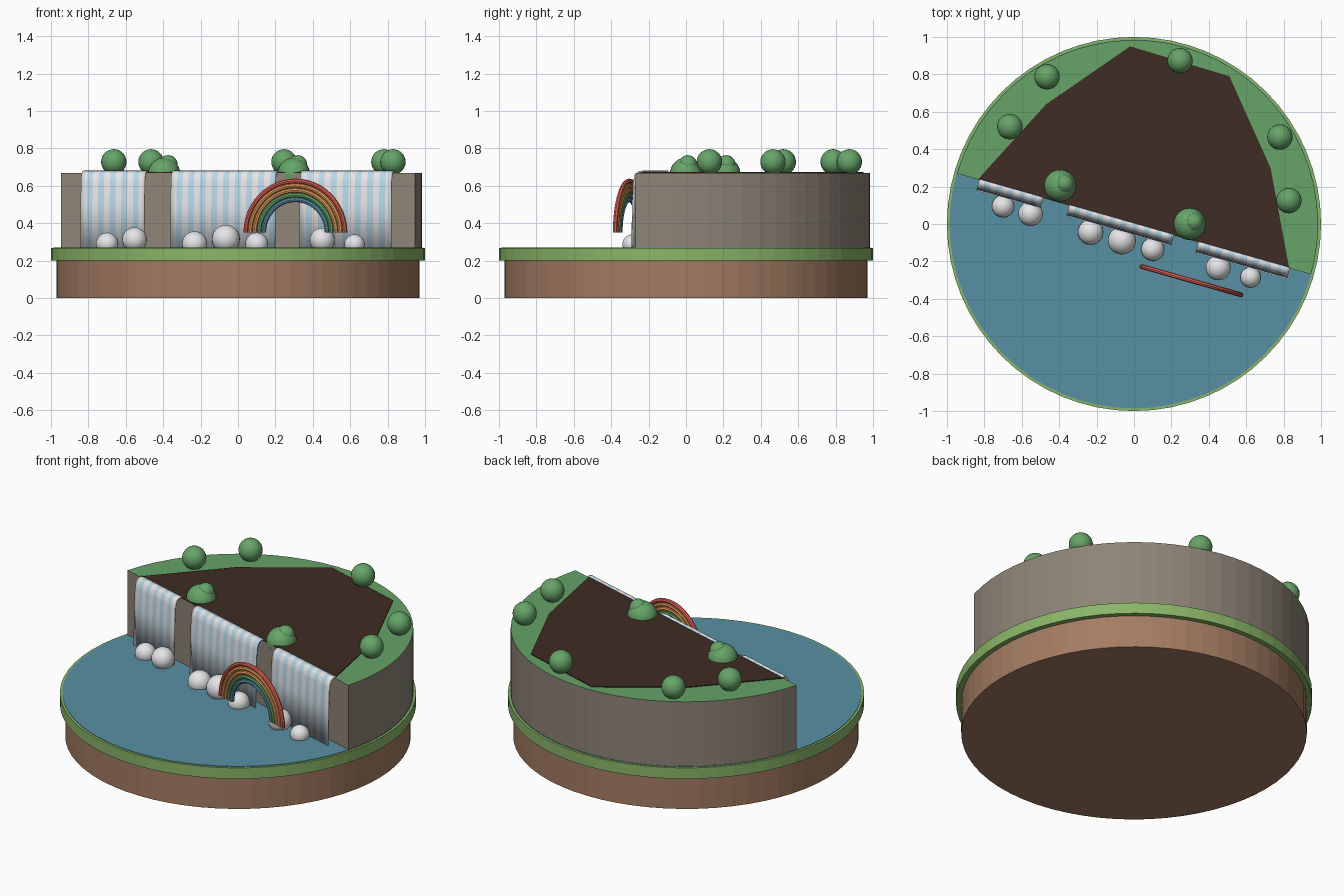
import bpy, bmesh
from math import sin, cos, pi, radians
from mathutils import Vector

cube = bpy.data.objects.get("Cube")
if cube:
    bpy.data.objects.remove(cube, do_unlink=True)

TURN = radians(-15.9)   # the cliff face runs across the disc at this angle
SEG = 64


def linear(c):
    c /= 255
    return c / 12.92 if c <= 0.04045 else ((c + 0.055) / 1.055) ** 2.4


def material(name, *rgb):
    m = bpy.data.materials.new(name)
    m.use_nodes = True
    col = [linear(c) for c in rgb] + [1]
    m.diffuse_color = col
    m.node_tree.nodes["Principled BSDF"].inputs["Base Color"].default_value = col
    return m


earth = material("earth brown", 164, 124, 98)
soil = material("dark soil", 62, 44, 36)
grass = material("grass green", 138, 182, 104)
leaf = material("leaf green", 102, 164, 104)
stone = material("cliff stone", 142, 132, 119)
water = material("pool blue", 88, 144, 164)
foam = material("foam white", 232, 232, 234)
fall = material("falling water blue", 192, 223, 240)
red = material("rainbow red", 224, 96, 84)
orange = material("rainbow orange", 226, 154, 90)


def make(name, bm, *mats):
    bmesh.ops.recalc_face_normals(bm, faces=bm.faces)
    me = bpy.data.meshes.new(name)
    bm.to_mesh(me)
    bm.free()
    for m in mats:
        me.materials.append(m)
    ob = bpy.data.objects.new(name, me)
    bpy.context.collection.objects.link(ob)
    return ob


def smooth(ob, angle=40):
    bpy.ops.object.select_all(action='DESELECT')
    ob.select_set(True)
    bpy.context.view_layer.objects.active = ob
    bpy.ops.object.shade_smooth_by_angle(angle=radians(angle))


def prism(name, outline, z0, z1, *mats):
    """Extrude an outline upward; a second material goes on the top face."""
    bm = bmesh.new()
    base = bm.faces.new([bm.verts.new((x, y, z0)) for x, y in outline])
    new = bmesh.ops.extrude_face_region(bm, geom=[base])["geom"]
    bmesh.ops.translate(bm, vec=(0, 0, z1 - z0),
                        verts=[v for v in new if isinstance(v, bmesh.types.BMVert)])
    bm.normal_update()
    if len(mats) > 1:
        for f in bm.faces:
            if all(v.co.z > z1 - 0.001 for v in f.verts):
                f.material_index = 1
    return make(name, bm, *mats)


def arc(r, a0, a1, n):
    return [(r * cos(a0 + (a1 - a0) * i / n), r * sin(a0 + (a1 - a0) * i / n))
            for i in range(n + 1)]


def ball(name, x, y, z, r, mat, flat=1.0):
    bm = bmesh.new()
    bmesh.ops.create_uvsphere(bm, u_segments=24, v_segments=14, radius=r)
    bmesh.ops.scale(bm, vec=(1, 1, flat), verts=bm.verts)
    ob = make(name, bm, mat)
    ob.location = (x, y, z)
    smooth(ob, 60)
    return ob


# Round island base with a grass rim and a pool
prism("earth_base", arc(0.97, 0, 2 * pi, SEG)[:-1], 0, 0.2, earth)
prism("grass_rim", arc(1.0, 0, 2 * pi, SEG)[:-1], 0.2, 0.268, grass)
prism("pool", arc(0.986, 0, 2 * pi, SEG)[:-1], 0.262, 0.271, water)

# Half-round cliff with a green top
cliff = prism("cliff", arc(0.984, 0, pi, SEG // 2), 0.268, 0.67, stone, leaf)
cliff.rotation_euler.z = TURN

# Dark plateau on the cliff
plateau = [(-0.835, 0.238), (-0.47, 0.64), (-0.02, 0.95),
           (0.51, 0.79), (0.73, 0.30), (0.83, -0.236)]
prism("plateau", plateau, 0.668, 0.675, soil)


# Striped water sheets that roll over the cliff edge
DROP = [(-0.004, 0.677), (0.018, 0.674), (0.034, 0.66),
        (0.043, 0.62), (0.049, 0.5), (0.053, 0.268)]


def waterfall(name, u0, u1):
    bm = bmesh.new()
    n = round((u1 - u0) / 0.033)
    cols = [[bm.verts.new((u0 + (u1 - u0) * i / n, -d, z)) for d, z in DROP]
            for i in range(n + 1)]
    for i, (a, b) in enumerate(zip(cols, cols[1:])):
        for j in range(len(DROP) - 1):
            f = bm.faces.new((a[j], a[j + 1], b[j + 1], b[j]))
            f.material_index = i % 2
    ob = make(name, bm, foam, fall)
    ob.rotation_euler.z = TURN
    smooth(ob, 60)
    sol = ob.modifiers.new("thickness", 'SOLIDIFY')
    sol.thickness = 0.008
    sol.offset = 0


waterfall("left_waterfall", -0.86, -0.505)
waterfall("middle_waterfall", -0.36, 0.222)
waterfall("right_waterfall", 0.358, 0.867)

# Pale boulders along the foot of the falls: x, y, top height, radius
for i, (x, y, top, r) in enumerate([
        (-0.7, 0.095, 0.35, 0.06), (-0.553, 0.055, 0.378, 0.066),
        (-0.232, -0.043, 0.357, 0.068), (-0.065, -0.088, 0.391, 0.075),
        (0.1, -0.135, 0.35, 0.062), (0.45, -0.234, 0.376, 0.067),
        (0.623, -0.285, 0.341, 0.055)]):
    ball(f"boulder_{i + 1}", x, y, top - r, r, foam)

# Round bushes around the rim
for i, (x, y) in enumerate([(-0.664, 0.52), (-0.465, 0.787), (0.246, 0.873),
                            (0.78, 0.465), (0.828, 0.125)]):
    ball(f"round_bush_{i + 1}", x, y, 0.728, 0.068, leaf)

# Wider bushes with a crown at the cliff edge
for side, x, y in (("left", -0.395, 0.205), ("right", 0.298, 0.0)):
    ball(f"{side}_edge_bush", x, y, 0.665, 0.086, leaf)
    ball(f"{side}_edge_bush_crown", x + 0.022, y + 0.01, 0.714, 0.05, leaf)


# Rainbow made of five nested half-ring tubes
def half_ring(name, radius, tube, mat, steps=24, sides=8):
    bm = bmesh.new()
    rings = []
    for i in range(steps + 1):
        a = pi * i / steps
        out = Vector((cos(a), 0, sin(a)))
        rings.append([bm.verts.new(out * (radius + tube * cos(t)) + Vector((0, tube * sin(t), 0)))
                      for t in (2 * pi * k / sides for k in range(sides))])
    for a, b in zip(rings, rings[1:]):
        for k in range(sides):
            m = (k + 1) % sides
            bm.faces.new((a[k], a[m], b[m], b[k]))
    bm.faces.new(rings[0])
    bm.faces.new(rings[-1])
    ob = make(name, bm, mat)
    ob.location = (0.307, -0.303, 0.35)
    ob.rotation_euler.z = TURN


bands = [("red", red), ("outer_orange", orange), ("inner_orange", orange),
         ("green", leaf), ("blue", water)]
for i, (label, mat) in enumerate(bands):
    half_ring(f"rainbow_{label}", 0.276 - 0.025 * i, 0.0128, mat)
